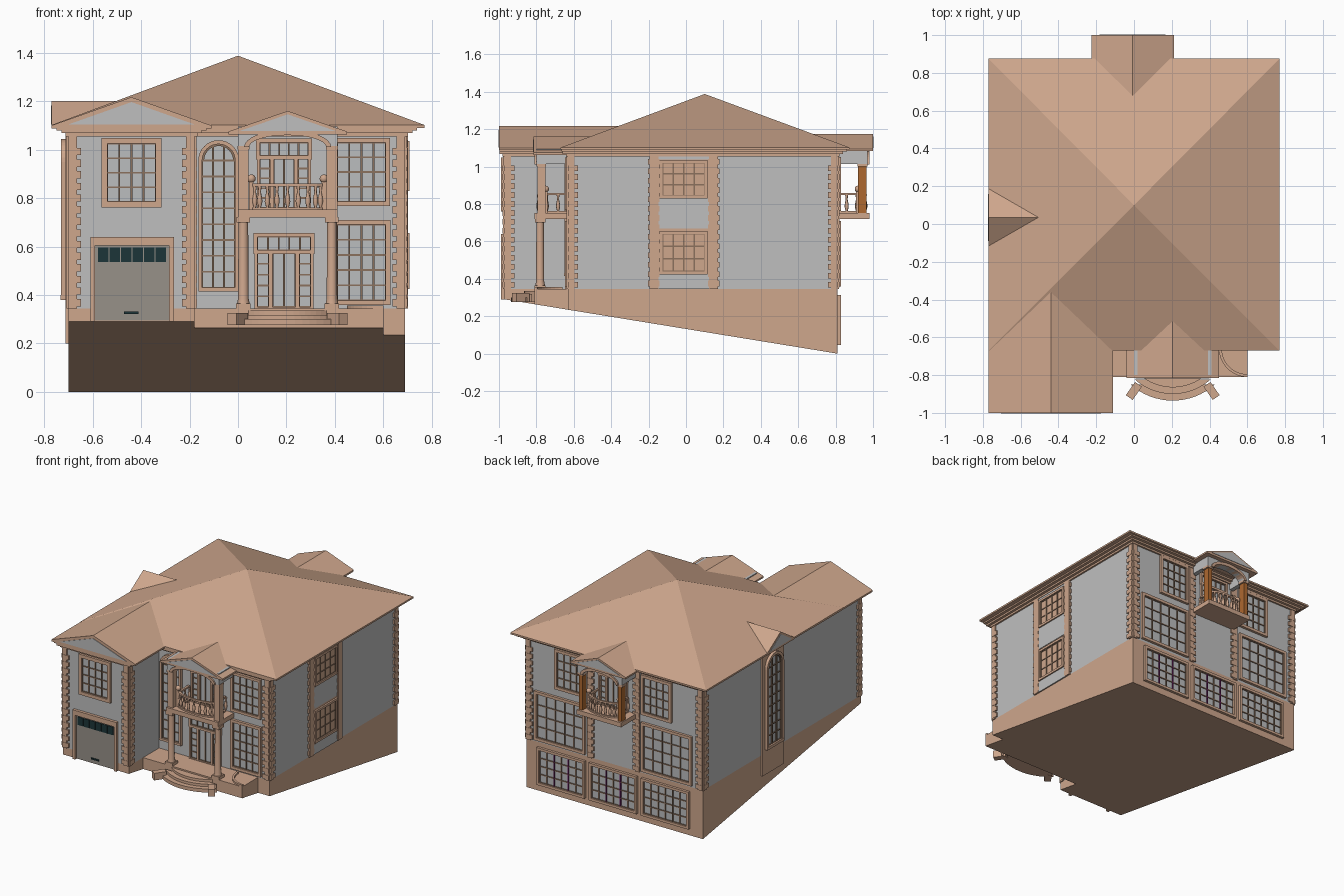
import bpy, bmesh
from math import sin, cos, pi, radians, sqrt
from mathutils import Matrix, Vector

if "Cube" in bpy.data.objects:
    bpy.data.objects.remove(bpy.data.objects["Cube"])

COLOURS = {
    "tan_stone": (0.62, 0.385, 0.265), "grey_wall": (0.52, 0.52, 0.52),
    "pale_glass": (0.50, 0.51, 0.52), "brown_bars": (0.26, 0.165, 0.11),
    "garage_grey": (0.31, 0.285, 0.25), "dark_teal": (0.012, 0.035, 0.04),
    "orange_wood": (0.42, 0.14, 0.03), "purple_strip": (0.16, 0.015, 0.13)}
MATS = {}
for key, rgb in COLOURS.items():
    m = bpy.data.materials.new(key)
    m.use_nodes = True
    m.diffuse_color = (*rgb, 1)
    m.node_tree.nodes["Principled BSDF"].inputs["Base Color"].default_value = (*rgb, 1)
    MATS[key] = m
TAN, WALL, GLASS, BAR, GARAGE, TEAL, ORANGE, PURPLE = COLOURS


def face(angle, dist):
    """Wall frame: u along the wall, v up, w outward."""
    return (Matrix.Rotation(radians(angle), 4, 'Z') @ Matrix.Translation((0, -dist, 0))
            @ Matrix.Rotation(pi / 2, 4, 'X'))


PLAN = Matrix.Identity(4)
FRONT, RIGHT, BACK, LEFT = face(0, .63), face(90, .69), face(180, .81), face(270, .70)
WING, WING_SIDE = face(0, .97), face(90, -.18)


class Part:
    def __init__(self, name):
        self.name, self.bm, self.used = name, bmesh.new(), []

    def slot(self, mat):
        if mat not in self.used:
            self.used.append(mat)
        return self.used.index(mat)

    def prism(self, M, pts, w0, w1, mat=TAN):
        lo = [self.bm.verts.new(M @ Vector((u, v, w0))) for u, v in pts]
        hi = [self.bm.verts.new(M @ Vector((u, v, w1))) for u, v in pts]
        n = len(pts)
        fs = [self.bm.faces.new(lo[::-1]), self.bm.faces.new(hi)]
        fs += [self.bm.faces.new((lo[i], lo[(i + 1) % n], hi[(i + 1) % n], hi[i])) for i in range(n)]
        for f in fs:
            f.material_index = self.slot(mat)

    def box(self, M, u0, u1, v0, v1, w0, w1, mat=TAN):
        self.prism(M, [(u0, v0), (u1, v0), (u1, v1), (u0, v1)], w0, w1, mat)

    def lathe(self, x, y, profile, mat=TAN, seg=8):
        rings = [[self.bm.verts.new((x + r * cos(2 * pi * i / seg), y + r * sin(2 * pi * i / seg), z))
                  for i in range(seg)] for r, z in profile]
        fs = [self.bm.faces.new(rings[0][::-1]), self.bm.faces.new(rings[-1])]
        for a, b in zip(rings, rings[1:]):
            fs += [self.bm.faces.new((a[i], a[(i + 1) % seg], b[(i + 1) % seg], b[i])) for i in range(seg)]
        for f in fs:
            f.material_index, f.smooth = self.slot(mat), len(f.verts) == 4

    def finish(self):
        bmesh.ops.recalc_face_normals(self.bm, faces=self.bm.faces)
        me = bpy.data.meshes.new(self.name)
        self.bm.to_mesh(me)
        self.bm.free()
        for k in self.used:
            me.materials.append(MATS[k])
        bpy.context.collection.objects.link(bpy.data.objects.new(self.name, me))


def arc(cx, cy, rx, ry, a0, a1, n=16):
    return [(cx + rx * cos(radians(a0 + (a1 - a0) * i / n)), cy + ry * sin(radians(a0 + (a1 - a0) * i / n)))
            for i in range(n + 1)]


def window(name, M, u0, u1, v0, v1, cols, rows, rim=.02, strips=(), depth=.018):
    p = Part(name)
    p.box(M, u0, u1, v0, v1, 0, .004, GLASS)
    for a, b, c, d in ((u0 - rim, u0, v0 - rim, v1 + rim), (u1, u1 + rim, v0 - rim, v1 + rim),
                       (u0, u1, v0 - rim, v0), (u0, u1, v1, v1 + rim)):
        p.box(M, a, b, c, d, 0, depth)
    for i in range(cols + 1):
        u = u0 + (u1 - u0) * i / cols
        p.box(M, u - .0035, u + .0035, v0, v1, 0, .011, PURPLE if i in strips else BAR)
    for j in range(rows + 1):
        v = v0 + (v1 - v0) * j / rows
        p.box(M, u0, u1, v - .0035, v + .0035, 0, .010, BAR)
    p.finish()


def arched_window(name, M, cu, hw, v0, spring, rows, rim=.016, w=0):
    p = Part(name)
    inner = [(cu + hw, v0)] + arc(cu, spring, hw, hw, 0, 180) + [(cu - hw, v0)]
    ro = hw + rim
    outer = [(cu + ro, v0)] + arc(cu, spring, ro, ro, 0, 180) + [(cu - ro, v0)]
    p.prism(M, inner, w, w + .004, GLASS)
    p.prism(M, outer + inner[::-1], w, w + .02)
    p.box(M, cu - ro, cu + ro, v0 - rim, v0, w, w + .022)
    for k in (-1, -1 / 3, 1 / 3, 1):
        p.box(M, cu + k * hw - .004, cu + k * hw + .004, v0, spring + hw * sqrt(1 - k * k), w, w + .011, BAR)
    for j in range(rows + 1):
        v = v0 + (spring - v0) * j / rows
        p.box(M, cu - hw, cu + hw, v - .0035, v + .0035, w, w + .010, BAR)
    p.prism(M, arc(cu, spring, hw, hw, 0, 180) + arc(cu, spring, hw - .008, hw - .008, 180, 0), w, w + .011, BAR)
    p.finish()


def quoins(name, M, u, side, v0=.345, v1=1.06):
    """Corner strip with alternating teeth, growing inward by side."""
    p = Part(name)
    p.box(M, *sorted((u, u + side * .035)), v0, v1, 0, .008)
    for i in range(int((v1 - v0) / .048)):
        v = v0 + .008 + i * .048
        p.box(M, *sorted((u, u + side * .052)), v, v + .03, 0, .010)
    p.finish()


def french_door(name, M, cu, hw, v0, v1):
    mid, t = hw * .5, v1 - .055
    window(name + "_transom", M, cu - hw, cu + hw, t, v1, 5, 1, .016)
    for s, tag in ((-1, "a"), (1, "b")):
        a, b = sorted((cu + s * hw, cu + s * (mid + .008)))
        window(name + "_sidelight_" + tag, M, a, b, v0, t - .012, 1, 5, .012)
    window(name + "_leaves", M, cu - mid + .008, cu + mid - .008, v0, t - .012, 2, 1, .012)


def gable(name, M, cu, hw, eave, ridge, w0, w1, plate=True):
    """Roof prism with a recessed-looking pediment plate on its outer end."""
    p = Part(name)
    p.prism(M, [(cu - hw, eave), (cu + hw, eave), (cu, ridge)], w0, w1)
    p.box(M, cu - hw, cu + hw, eave - .012, eave, w0, w1)
    if plate:
        k = .8
        p.prism(M, [(cu - hw * k, eave + .003), (cu + hw * k, eave + .003),
                    (cu, eave + (ridge - eave) * k + .003)], w1, w1 + .003, WALL)
    p.finish()


def ground(y):
    return max(0, .164 * (.8 - y))


# Sloping foundation and walls
base = Part("foundation")
side = face(90, 0)
for x0, x1, y0, y1 in ((-.70, .69, -.63, .81), (-.70, -.18, -.97, -.63), (-.18, .60, -.81, -.63)):
    base.prism(side, [(y0, ground(y0)), (y1, ground(y1)), (y1, .345), (y0, .345)], x0, x1)
base.finish()
walls = Part("walls")
walls.box(PLAN, -.70, .69, -.63, .81, .345, 1.06, WALL)
walls.box(PLAN, -.70, -.18, -.97, -.63, .345, 1.06, WALL)
walls.finish()

# Stepped cornice under the eaves
cornice = Part("cornice")
for out, z0, z1 in ((.012, 1.055, 1.068), (.03, 1.068, 1.08), (.05, 1.08, 1.092)):
    cornice.box(PLAN, -.70 - out, .69 + out, -.63 - min(out, .035), .81 + out, z0, z1)
    cornice.box(PLAN, -.70 - out, -.18 + out, -.97 - min(out, .026), -.6, z0, z1)
cornice.finish()

# Hipped main roof and its gables
roof = Part("main_roof")
roof.box(PLAN, -.77, .77, -.67, .875, 1.09, 1.102)
eaves = [roof.bm.verts.new((x, y, 1.102)) for x, y in ((-.77, -.67), (.77, -.67), (.77, .875), (-.77, .875))]
apex = roof.bm.verts.new((0, .1, 1.388))
for i in range(4):
    roof.bm.faces.new((eaves[i], eaves[(i + 1) % 4], apex))
roof.finish()
gable("wing_roof", face(0, 0), -.44, .33, 1.10, 1.217, .33, 1.0)
gable("side_dormer_roof", face(270, 0), -.035, .155, 1.10, 1.20, .45, .77)
gable("porch_roof", face(0, 0), .205, .245, 1.075, 1.16, .48, .815)
gable("back_roof", face(180, 0), .007, .218, 1.095, 1.175, .66, 1.0)

# Corner quoins
for name, M, a, b in (("front", FRONT, None, .69), ("wing", WING, -.70, -.18), ("right", RIGHT, -.63, .81),
                      ("left", LEFT, -.81, .97), ("back", BACK, -.69, .70), ("wing_side", WING_SIDE, -.97, None)):
    if a is not None:
        quoins(name + "_quoins_a", M, a, 1)
    if b is not None:
        quoins(name + "_quoins_b", M, b, -1)
for s in (-1, 1):
    quoins("back_bay_quoins", BACK, s * .205, -s, .345, 1.06)

# Garage door with a row of panes
door = Part("garage_door")
for a, b, c, d in ((-.61, -.59, .29, .64), (-.285, -.265, .29, .64), (-.59, -.285, .605, .64)):
    door.box(WING, a, b, c, d, -.01, .02)
door.box(WING, -.59, -.285, .295, .605, -.01, .006, GARAGE)
for i in range(6):
    u = -.578 + i * .0475
    door.box(WING, u, u + .043, .537, .595, .006, .010, TEAL)
door.box(WING, -.47, -.41, .322, .332, .006, .014, TEAL)
door.finish()

# Front windows and doors
window("wing_window", WING, -.54, -.34, .785, 1.025, 4, 4, .024)
window("front_upper_window", FRONT, .41, .61, .785, 1.03, 4, 4, .018)
window("front_lower_window", FRONT, .41, .61, .378, .69, 4, 5, .02)
arched_window("stair_window", FRONT, -.08, .068, .43, .955, 8)
french_door("entrance", FRONT, .19, .11, .35, .64)
french_door("balcony_door", FRONT, .19, .10, .76, 1.03)

# Right side bay
bay = Part("right_bay")
bay.box(RIGHT, -.15, .125, .345, 1.06, 0, .006)
for a in (-.195, .125):
    bay.box(RIGHT, a, a + .045, .345, 1.06, 0, .012)
    for i in range(14):
        bay.box(RIGHT, a - .008, a + .053, .36 + i * .05, .39 + i * .05, 0, .010)
for a, b in ((.345, .425), (.67, .83), (1.037, 1.055)):
    bay.box(RIGHT, -.148, .123, a, b, 0, .009, WALL)
bay.finish()
window("right_upper_window", RIGHT, -.125, .10, .845, 1.02, 4, 3, .016)
window("right_lower_window", RIGHT, -.125, .10, .44, .64, 4, 3, .016)

# Left side bay with tall arched window
bay = Part("left_bay")
bay.box(LEFT, -.155, .085, .20, 1.09, -.02, .012)
bay.finish()
arched_window("left_window", LEFT, -.035, .075, .40, .95, 8, .02, .012)

# Back windows in three rows
for s, tag in ((-1, "left"), (1, "right")):
    a, b = sorted((s * .24, s * .60))
    window("back_middle_window_" + tag, BACK, a, b, .38, .69, 5, 4)
    a, b = sorted((s * .24, s * .44))
    window("back_upper_window_" + tag, BACK, a, b, .785, 1.03, 4, 4)
for i, u in enumerate((-.41, 0, .41)):
    window("basement_window", BACK, u - .17, u + .17, .065, .295, 6, 4, .018, (2, 4) if i < 2 else ())
french_door("back_balcony_door", BACK, 0, .10, .76, 1.03)


def balcony(name, M, cu, hw, depth, post, col_mat):
    """Slab, bowed balustrade, pillars and arched head in a wall frame."""
    p = Part(name)
    flat = M @ Matrix.Rotation(-pi / 2, 4, 'X')    # u, -w, v
    p.box(M, cu - hw, cu + hw, .72, .752, 0, depth)
    rx, y0, bow = hw - .055, depth - .06, .045
    path = [(cu + rx, .01), (cu + rx, y0 / 2)] + arc(cu, y0, rx, bow, 0, 180, 10) + [(cu - rx, y0 / 2), (cu - rx, .01)]
    inner = [(cu + (u - cu) * .9, w - .012 if w > y0 else w) for u, w in path]
    ring = [(u, -w) for u, w in path + inner[::-1]]
    p.prism(flat, ring, .848, .86)
    p.prism(flat, ring, .752, .762)
    for u, w in path:
        c = M @ Vector((cu + (u - cu) * .95, 0, w - .006))
        p.lathe(c.x, c.y, [(.005, .76), (.011, .785), (.010, .80), (.005, .825), (.008, .85)])
    for s in (-1, 1):
        c = M @ Vector((cu + s * rx, 0, y0))
        p.box(M, cu + s * rx - .01, cu + s * rx + .01, .75, .868, y0 - .01, y0 + .01)
        p.lathe(c.x, c.y, [(max(.018 * sin(a * pi / 6), .001), .88 - .018 * cos(a * pi / 6)) for a in range(7)], TAN, 12)
        u = cu + s * (hw - .022)
        p.box(M, u - post, u + post, .752, 1.01, depth - .06, depth - .015, col_mat)
        p.box(M, u - .025, u + .025, 1.0, 1.015, depth - .062, depth - .01)
    ri = hw - .045
    curve = arc(cu, 1.01, ri, .05, 180, 0)
    p.prism(M, [(cu - hw, 1.01)] + curve + [(cu + hw, 1.01), (cu + hw, 1.095), (cu - hw, 1.095)],
            depth - .06, depth - .01, WALL)
    p.prism(M, curve + arc(cu, 1.01, ri + .02, .072, 0, 180), depth - .06, depth)
    for s in (-1, 1):
        a, b = sorted((cu + s * hw, cu + s * (hw - .03)))
        p.box(M, a, b, 1.015, 1.095, 0, depth - .06, WALL)
    p.finish()


balcony("front_balcony", FRONT, .205, .205, .18, .022, TAN)
balcony("back_balcony", BACK, 0, .175, .17, .014, ORANGE)

# Entrance columns
cols = Part("porch_columns")
for x in (.022, .388):
    cols.box(PLAN, x - .03, x + .03, -.81, -.75, .29, .365)
    cols.lathe(x, -.78, [(.026, .365), (.022, .385), (.020, .70)], TAN, 16)
    cols.box(PLAN, x - .028, x + .028, -.808, -.752, .70, .722)
cols.finish()

# Curved entrance steps with end pedestals and a curved planter kerb
steps = Part("entrance_steps")
for r, z in ((.335, .30), (.30, .318), (.265, .335)):
    steps.prism(PLAN, arc(.205, -.60, r, r, 228, 312), .275, z)
for x, t in ((-.005, 35), (.415, -35)):
    M = Matrix.Translation((x, -.89, 0)) @ Matrix.Rotation(radians(-t), 4, 'Z')
    steps.box(M, -.022, .022, -.035, .05, .275, .325)
steps.prism(PLAN, arc(.60, -.66, .15, .15, 180, 270, 10) + arc(.60, -.66, .135, .135, 270, 180, 10), .34, .357)
steps.finish()
